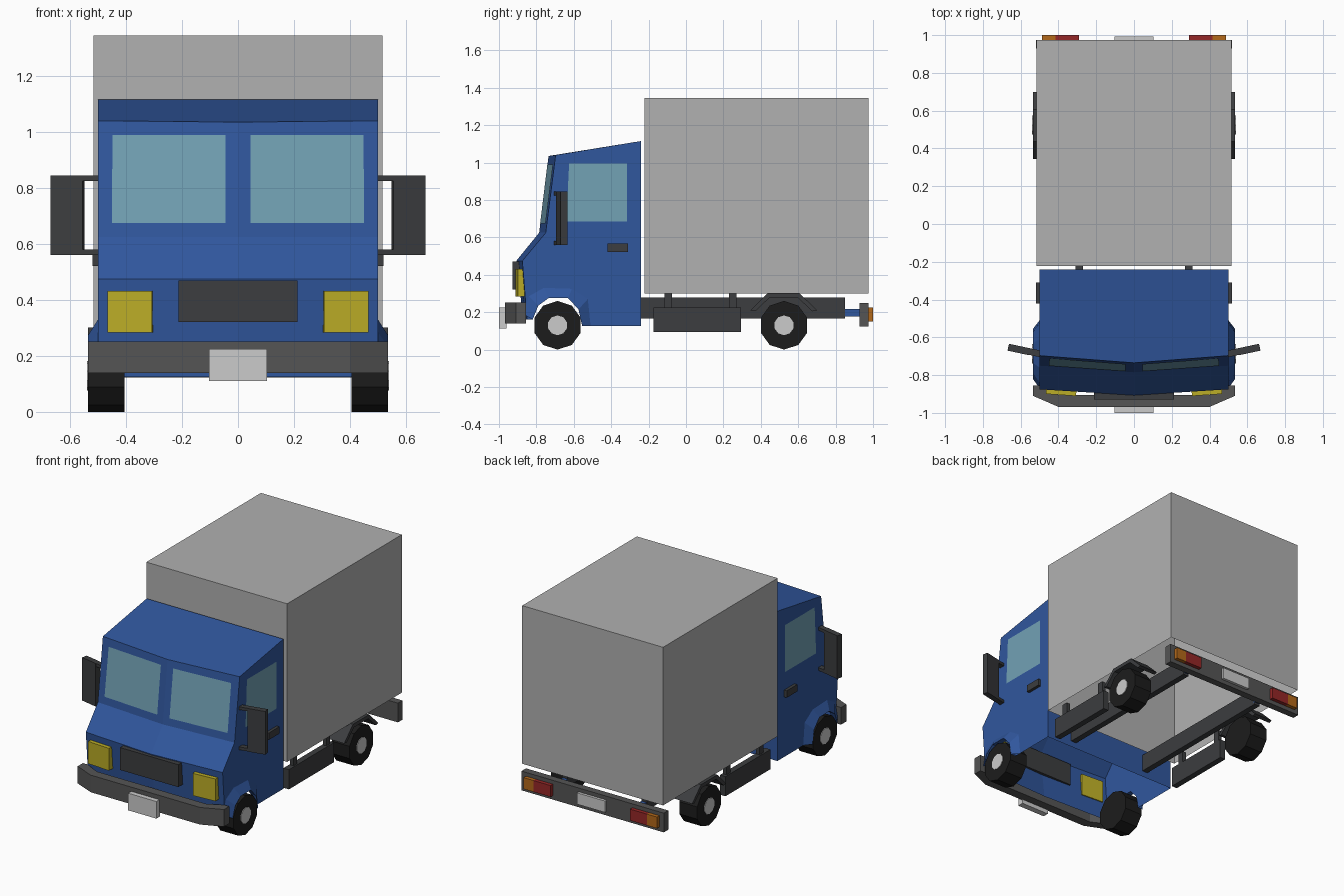
import bpy, bmesh, math
from mathutils import Matrix, Vector

if "Cube" in bpy.data.objects:
    bpy.data.objects.remove(bpy.data.objects["Cube"])


def mat(name, r, g, b):
    m = bpy.data.materials.new(name)
    m.diffuse_color = (r, g, b, 1)
    m.use_nodes = True
    m.node_tree.nodes["Principled BSDF"].inputs["Base Color"].default_value = m.diffuse_color
    return m


BLUE = mat("blue_paint", 0.03, 0.095, 0.34)
GLASS = mat("glass", 0.17, 0.36, 0.46)
DARK = mat("dark_plastic", 0.045, 0.047, 0.05)
BUMPER = mat("bumper_grey", 0.09, 0.09, 0.09)
TYRE = mat("tyre", 0.012, 0.012, 0.012)
YELLOW = mat("headlight", 0.5, 0.42, 0.02)
RED = mat("tail_red", 0.3, 0.02, 0.02)
ORANGE = mat("tail_orange", 0.45, 0.14, 0.01)
GREY = mat("box_grey", 0.44, 0.44, 0.44)
PLATE = mat("plate_grey", 0.55, 0.55, 0.55)


def finish(name, bm, material):
    bmesh.ops.remove_doubles(bm, verts=bm.verts, dist=1e-5)
    bmesh.ops.recalc_face_normals(bm, faces=bm.faces)
    me = bpy.data.meshes.new(name)
    bm.to_mesh(me)
    bm.free()
    ob = bpy.data.objects.new(name, me)
    bpy.context.collection.objects.link(ob)
    me.materials.append(material)
    return ob


def from_faces(name, faces, material):
    bm = bmesh.new()
    for f in faces:
        bm.faces.new([bm.verts.new(p) for p in f])
    return finish(name, bm, material)


def box(name, x, y, z, material, rot=0.0):
    """Box between the given (low, high) bounds, turned about its own vertical."""
    bm = bmesh.new()
    c = Vector((sum(x) / 2, sum(y) / 2, sum(z) / 2))
    s = Matrix.Diagonal((abs(x[1] - x[0]), y[1] - y[0], z[1] - z[0], 1))
    bmesh.ops.create_cube(bm, size=1, matrix=Matrix.Translation(c) @ Matrix.Rotation(rot, 4, 'Z') @ s)
    return finish(name, bm, material)


def prism(name, pts, vec, material):
    """Planar outline extruded along a vector."""
    v = Vector(vec)
    a = [Vector(p) for p in pts]
    b = [p + v for p in a]
    n = len(a)
    quads = [(a[i], a[(i + 1) % n], b[(i + 1) % n], b[i]) for i in range(n)]
    return from_faces(name, [a, b] + quads, material)


def disc(name, x, y, z, r, depth, n, material):
    bm = bmesh.new()
    m = Matrix.Translation((x, y, z)) @ Matrix.Rotation(math.pi / 2, 4, 'Y')
    bmesh.ops.create_cone(bm, cap_ends=True, segments=n, radius1=r, radius2=r, depth=depth,
                          matrix=m @ Matrix.Rotation(math.pi / 2, 4, 'Z'))
    return finish(name, bm, material)


# Cab shell, open below: centre line and side line, front drawn to a slight V
mid = [(-.24, .125), (-.24, 1.115), (-.735, 1.035), (-.785, .625), (-.907, .475), (-.87, .16)]
side = [(-.24, .125), (-.24, 1.115), (-.697, 1.04), (-.75, .625), (-.875, .475), (-.85, .16)]
arch = [(-.82, .16), (-.79, .235), (-.735, .275), (-.63, .275), (-.575, .215), (-.555, .125)]
flare = [(-.87, .19), (-.84, .285), (-.76, .33), (-.61, .325), (-.525, .27), (-.51, .125)]
faces = []
for s in (-.5, .5):
    for i in range(5):
        faces.append([(0, *mid[i]), (0, *mid[i + 1]), (s, *side[i + 1]), (s, *side[i])])
    faces.append([(s, *p) for p in side + arch])
from_faces("cab", faces, BLUE)

# Open-bottomed cargo box
bx, y0, y1, z0, z1 = .515, -.222, .975, .30, 1.345
ring = [(-bx, y0), (bx, y0), (bx, y1), (-bx, y1)]
faces = [[(*p, z1) for p in ring]]
for i in range(4):
    a, b = ring[i], ring[(i + 1) % 4]
    faces.append([(*a, z0), (*b, z0), (*b, z1), (*a, z1)])
from_faces("cargo_box", faces, GREY)


def windscreen(x, z):
    """Point just in front of the windscreen plane."""
    t = (z - .625) / .412
    c = -.785 + t * .05
    e = -.75 + t * .053
    return (x, c + (e - c) * abs(x) / .5 - .004, z)


for s, tag in ((-1, "left"), (1, "right")):
    def bounds(a, b):
        return tuple(sorted((s * a, s * b)))

    # Glass
    from_faces("windscreen_" + tag, [[windscreen(s * x, z) for x, z in
               ((.045, .675), (.45, .675), (.448, .99), (.045, .99))]], GLASS)
    from_faces("side_window_" + tag, [[(s * .503, y, z) for y, z in
               ((-.64, .685), (-.315, .685), (-.315, .995), (-.625, .995))]], GLASS)

    # Flared wheel arch with an inner lip
    faces = []
    for i in range(5):
        o1, o2, i1, i2 = flare[i], flare[i + 1], arch[i], arch[i + 1]
        faces.append([(s * .5, *o1), (s * .5, *o2), (s * .535, *i2), (s * .535, *i1)])
        faces.append([(s * .535, *i1), (s * .535, *i2), (s * .5, *i2), (s * .5, *i1)])
    from_faces("front_arch_" + tag, faces, BLUE)

    # Door handle and mirror on two arms
    box("door_handle_" + tag, bounds(.495, .52), (-.42, -.31), (.522, .568), DARK)
    turn = s * math.radians(12)
    box("mirror_" + tag, bounds(.55, .667), (-.683, -.646), (.56, .845), DARK, turn)
    for z in (.56, .825):
        box("mirror_arm_" + tag, bounds(.48, .56), (-.70, -.665), (z, z + .02), DARK, turn)

    # Headlight and tail lights
    box("headlight_" + tag, bounds(.305, .465), (-.905, -.86), (.285, .432), YELLOW, s * .07)
    box("tail_red_" + tag, bounds(.29, .415), (.97, 1), (.15, .225), RED)
    box("tail_orange_" + tag, bounds(.415, .488), (.97, 1), (.15, .225), ORANGE)

    # Chassis rail, bumper strut, side guard and its hangers
    box("chassis_rail_" + tag, bounds(.27, .31), (-.24, .85), (.165, .278), DARK)
    box("bumper_strut_" + tag, bounds(.27, .305), (.84, .935), (.178, .216), BLUE)
    box("side_guard_" + tag, bounds(.455, .495), (-.175, .295), (.095, .225), DARK)
    for y in (-.115, .23):
        box("guard_hanger_" + tag, bounds(.46, .485), (y, y + .04), (.2, .305), DARK)

    # Bent plate mudguard over the rear wheel
    outer = [(.345, .21), (.437, .302), (.607, .302), (.70, .21)]
    inner = [(.675, .205), (.597, .278), (.447, .278), (.37, .205)]
    faces_up = outer + inner
    prism("rear_mudguard_" + tag, [(s * .40, y, z) for y, z in faces_up], (s * .135, 0, 0), DARK)

    # Wheels
    for y, end in ((-.687, "front"), (.524, "rear")):
        disc(f"{end}_tyre_{tag}", s * .47, y, .13, .13, .13, 10, TYRE)
        disc(f"{end}_hub_{tag}", s * .53, y, .13, .053, .018, 10, PLATE)

# Grille, bumpers and blank plates
box("grille", (-.213, .213), (-.928, -.87), (.322, .47), DARK)
outline = [(.535, -.855), (.535, -.91), (.40, -.968), (-.40, -.968), (-.535, -.91), (-.535, -.855),
           (-.50, -.855), (-.40, -.905), (.40, -.905), (.50, -.855)]
prism("front_bumper", [(x, y, .14) for x, y in outline], (0, 0, .113), BUMPER)
box("front_plate", (-.103, .103), (-1, -.96), (.112, .225), PLATE)
box("rear_bumper", (-.52, .52), (.928, .975), (.123, .25), BUMPER)
box("rear_plate", (-.103, .103), (.97, .993), (.15, .225), PLATE)
